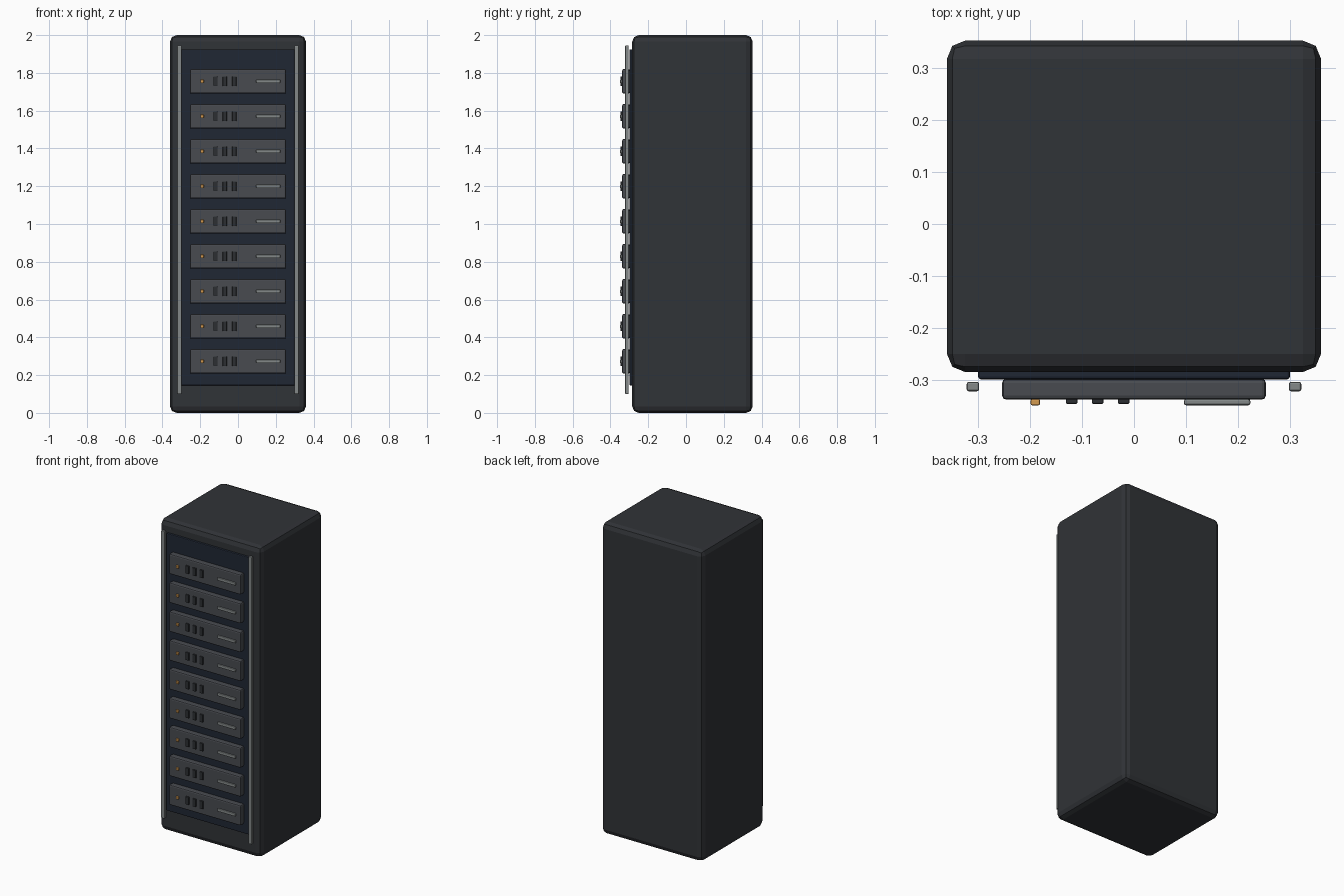
import bpy

if "Cube" in bpy.data.objects:
    bpy.data.objects.remove(bpy.data.objects["Cube"])


def material(name, color):
    m = bpy.data.materials.new(name)
    m.diffuse_color = (*color, 1)
    m.use_nodes = True
    m.node_tree.nodes["Principled BSDF"].inputs["Base Color"].default_value = m.diffuse_color
    return m


BODY = material("dark_shell", (0.030, 0.033, 0.038))
PANEL = material("navy_panel", (0.014, 0.020, 0.034))
UNIT = material("unit_grey", (0.065, 0.070, 0.080))
SLOT = material("slot_dark", (0.025, 0.028, 0.032))
METAL = material("metal", (0.23, 0.25, 0.25))
AMBER = material("amber", (0.65, 0.32, 0.08))


def box(name, x, y, z, mat, bevel, segments=2):
    """Bevelled box from (min, max) ranges on each axis."""
    lo, hi = zip(x, y, z)
    bpy.ops.mesh.primitive_cube_add(size=1, location=[(a + b) / 2 for a, b in zip(lo, hi)])
    ob = bpy.context.object
    ob.name = name
    ob.scale = [b - a for a, b in zip(lo, hi)]
    bpy.ops.object.transform_apply(location=False, rotation=False, scale=True)
    mod = ob.modifiers.new("bevel", "BEVEL")
    mod.width = bevel
    mod.segments = segments
    ob.data.materials.append(mat)
    return ob


def around(c, size):
    return (c - size / 2, c + size / 2)


# Cabinet and recessed-looking front panel
box("cabinet", (-0.36, 0.36), (-0.285, 0.353), (0, 2), BODY, 0.035)
box("front_panel", (-0.30, 0.30), (-0.299, -0.275), (0.145, 1.925), PANEL, 0.005)

# Mounting rails
for side, s in (("left", -1), ("right", 1)):
    box(f"{side}_rail", around(s * 0.31, 0.024), (-0.322, -0.304), (0.10, 1.945), METAL, 0.004)

# Nine rack units with light, slots and handle
for i in range(9):
    z = 0.273 + i * 0.1853
    box(f"rack_unit_{i + 1}", (-0.254, 0.254), (-0.338, -0.298), around(z, 0.13), UNIT, 0.008)
    box(f"status_light_{i + 1}", around(-0.19, 0.018), (-0.349, -0.337), around(z, 0.018), AMBER, 0.003)
    for j in range(3):
        box(f"vent_{i + 1}_{j + 1}", around(-0.12 + j * 0.05, 0.022), (-0.346, -0.336),
            around(z, 0.05), SLOT, 0.002)
    box(f"handle_{i + 1}", around(0.16, 0.128), (-0.349, -0.337), around(z, 0.018), METAL, 0.004)
